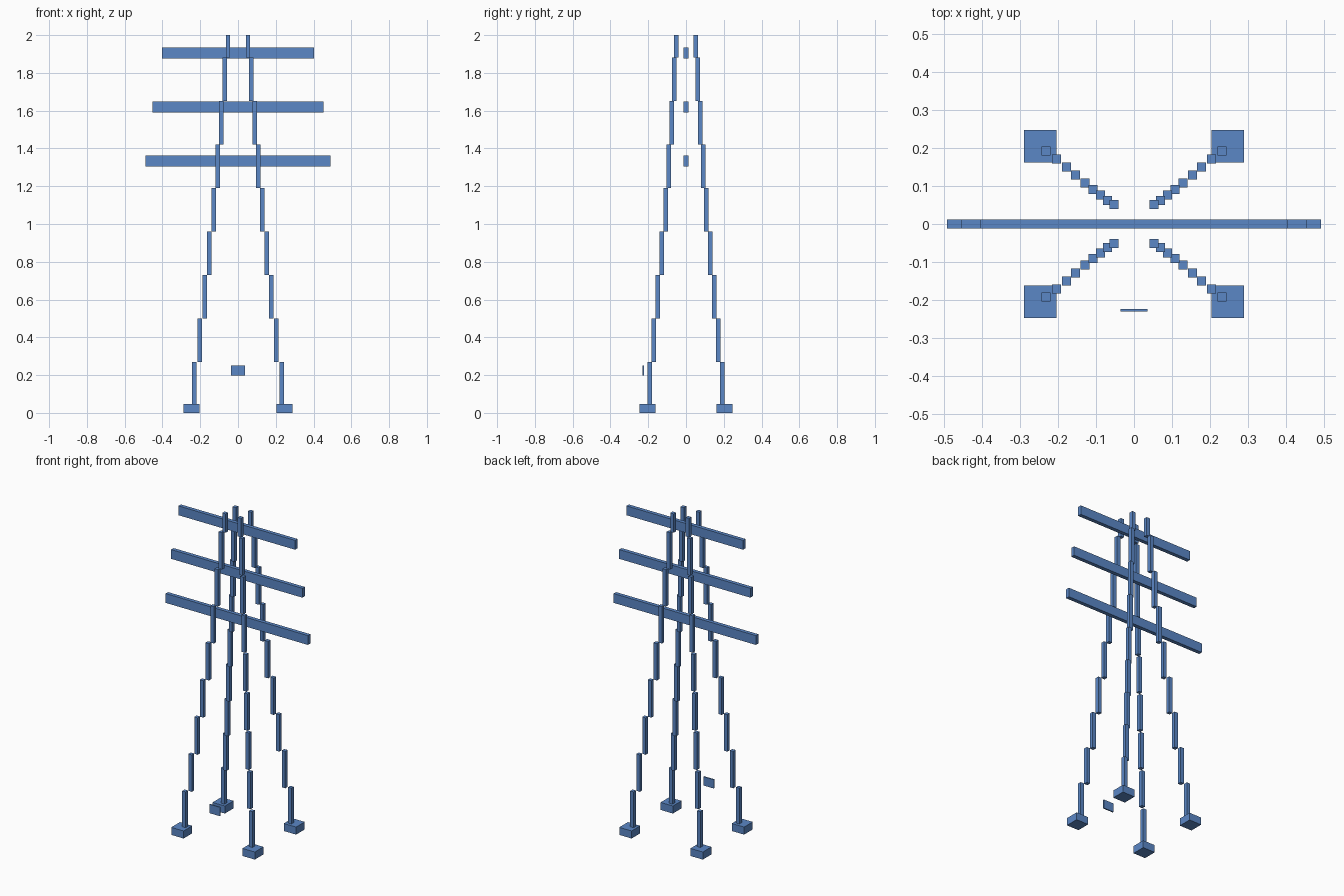
import bpy

if "Cube" in bpy.data.objects:
    bpy.data.objects.remove(bpy.data.objects["Cube"])

# one flat colour over the whole pylon
blue = bpy.data.materials.new("steel blue")
blue.diffuse_color = (0.105, 0.245, 0.565, 1)
blue.use_nodes = True
blue.node_tree.nodes["Principled BSDF"].inputs["Base Color"].default_value = blue.diffuse_color


def add_box(name, x0, x1, y0, y1, z0, z1):
    verts = [(x, y, z) for z in (z0, z1) for x, y in ((x0, y0), (x1, y0), (x1, y1), (x0, y1))]
    faces = [(3, 2, 1, 0), (4, 5, 6, 7)]
    faces += [(i, (i + 1) % 4, (i + 1) % 4 + 4, i + 4) for i in range(4)]
    mesh = bpy.data.meshes.new(name)
    mesh.from_pydata(verts, [], faces)
    mesh.materials.append(blue)
    obj = bpy.data.objects.new(name, mesh)
    bpy.context.collection.objects.link(obj)
    return obj


def centred_box(name, cx, cy, half, z0, z1):
    return add_box(name, cx - half, cx + half, cy - half, cy + half, z0, z1)


# stepped leg centres, bottom to top
leg_x = [0.231, 0.203, 0.177, 0.153, 0.129, 0.107, 0.088, 0.070, 0.053]
leg_y = [0.192, 0.171, 0.150, 0.129, 0.108, 0.091, 0.076, 0.062, 0.051]
START, STEP = 0.04, 0.2303

for sx, side in ((-1, "left"), (1, "right")):
    for sy, end in ((-1, "front"), (1, "back")):
        # footing block
        centred_box(f"{end}_{side}_footing", sx * 0.246, sy * 0.204, 0.0425, 0, 0.047)
        # leg segments stepping inwards
        for i, (x, y) in enumerate(zip(leg_x, leg_y)):
            z0 = START + i * STEP
            centred_box(f"{end}_{side}_leg_{i + 1}", sx * x, sy * y, 0.0118,
                        z0, min(z0 + STEP, 2.0))

# three crossarms, wider towards the bottom
for name, half, z in (("top", 0.403, 1.905), ("middle", 0.453, 1.619), ("lower", 0.491, 1.334)):
    add_box(f"{name}_crossarm", -half, half, -0.012, 0.012, z - 0.029, z + 0.029)

# small warning plate at the front
add_box("warning_plate", -0.036, 0.036, -0.230, -0.2225, 0.197, 0.252)
